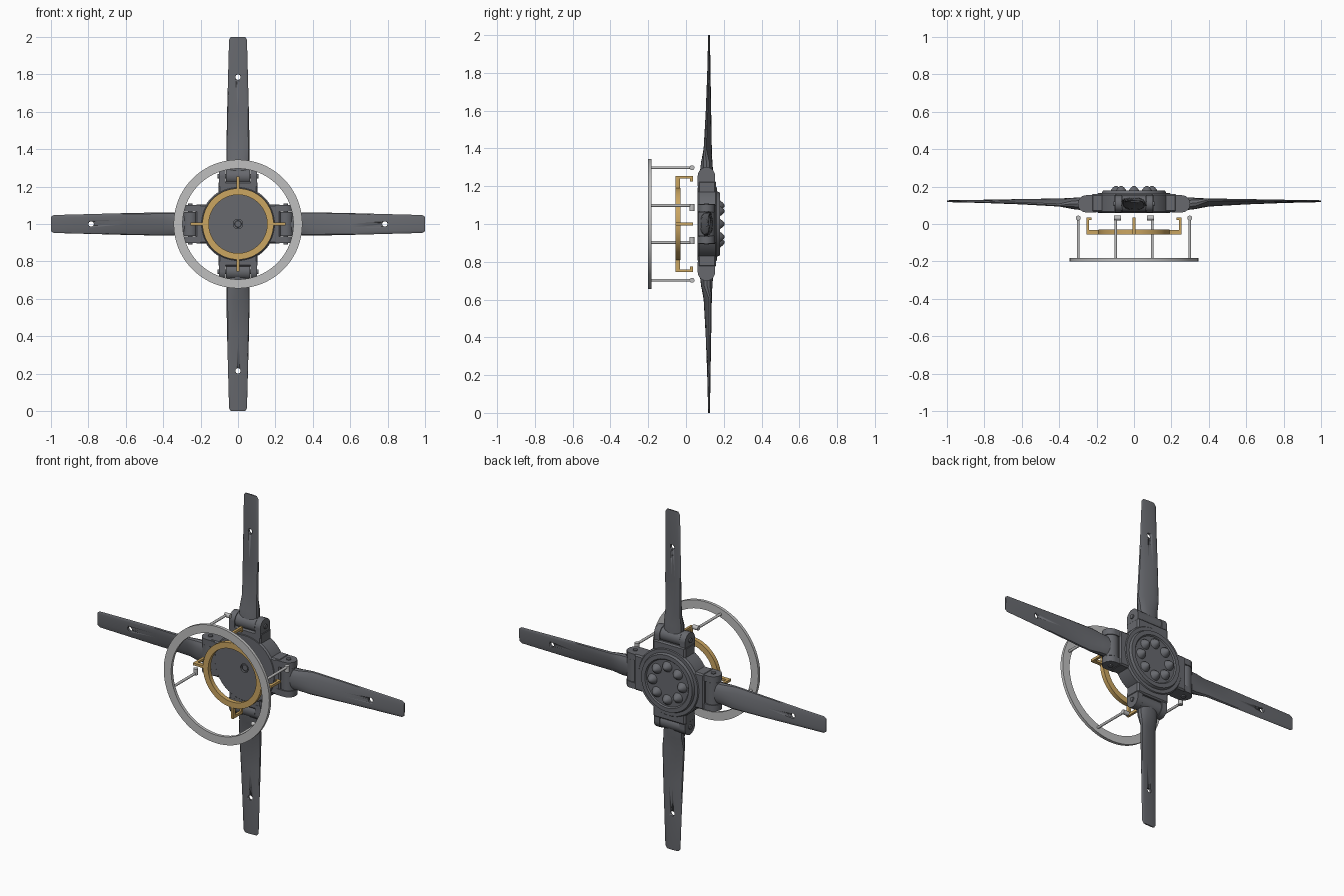
import bpy, bmesh, math
from mathutils import Matrix, Vector

old = bpy.data.objects.get("Cube")
if old:
    bpy.data.objects.remove(old, do_unlink=True)

HUB = Matrix.Translation((0, 0, 1))


def material(name, rgb):
    m = bpy.data.materials.new(name)
    m.use_nodes = True
    m.diffuse_color = (*rgb, 1)
    m.node_tree.nodes["Principled BSDF"].inputs["Base Color"].default_value = (*rgb, 1)
    return m


DARK = material("dark grey", (0.135, 0.14, 0.155))
LIGHT = material("light grey", (0.52, 0.52, 0.52))
GOLD = material("gold", (0.6, 0.38, 0.12))


def finish(bm, name, mat, matrix=HUB):
    bmesh.ops.recalc_face_normals(bm, faces=bm.faces)
    mesh = bpy.data.meshes.new(name)
    bm.to_mesh(mesh)
    bm.free()
    mesh.transform(matrix)
    mesh.materials.append(mat)
    ob = bpy.data.objects.new(name, mesh)
    bpy.context.collection.objects.link(ob)
    smooth(ob)
    return ob


def smooth(ob):
    bpy.ops.object.select_all(action='DESELECT')
    ob.select_set(True)
    bpy.context.view_layer.objects.active = ob
    bpy.ops.object.shade_smooth_by_angle(angle=math.radians(30))


def lathe(name, profile, mat, closed=False, steps=64, matrix=HUB):
    """Turn (radius, y) points around the y axis."""
    bm = bmesh.new()
    vs = [bm.verts.new((r, y, 0)) for r, y in profile]
    es = [bm.edges.new(p) for p in zip(vs, vs[1:])]
    if closed:
        es.append(bm.edges.new((vs[-1], vs[0])))
    bmesh.ops.spin(bm, geom=vs + es, cent=(0, 0, 0), axis=(0, 1, 0),
                   angle=math.tau, steps=steps)
    bmesh.ops.remove_doubles(bm, verts=bm.verts, dist=1e-5)
    return finish(bm, name, mat, matrix)


def add_box(bm, x, y, z, bevel=0):
    size = [b - a for a, b in (x, y, z)]
    mid = [(a + b) / 2 for a, b in (x, y, z)]
    made = bmesh.ops.create_cube(
        bm, size=1, matrix=Matrix.Translation(mid) @ Matrix.Diagonal((*size, 1)))
    if bevel:
        edges = {e for v in made["verts"] for e in v.link_edges}
        bmesh.ops.bevel(bm, geom=list(edges), offset=bevel, segments=1, affect='EDGES')


def add_rod(bm, a, b, radius, sides=24):
    a, b = Vector(a), Vector(b)
    turn = (b - a).to_track_quat('Z', 'Y').to_matrix().to_4x4()
    bmesh.ops.create_cone(bm, cap_ends=True, segments=sides, radius1=radius, radius2=radius,
                          depth=(b - a).length, matrix=Matrix.Translation((a + b) / 2) @ turn)


# Each arm is built along +x around the hub centre, then turned to four places
def build_bracket(bm):
    add_box(bm, (0.1, 0.228), (0.063, 0.16), (-0.105, 0.105), 0.008)
    for s in (-1, 1):
        z = sorted((s * 0.066, s * 0.102))
        add_box(bm, (0.2, 0.255), (0.062, 0.154), z)
        add_rod(bm, (0.255, 0.108, z[0]), (0.255, 0.108, z[1]), 0.046)


def build_barrel(bm):
    add_rod(bm, (0.255, 0.108, -0.064), (0.255, 0.108, 0.064), 0.044)
    add_rod(bm, (0.255, 0.108, -0.109), (0.255, 0.108, 0.109), 0.013)


def build_blade(bm):
    # radius, half width, centre y, half thickness, twist in degrees
    stations = [(0.26, 0.06, 0.108, 0.036, 0), (0.33, 0.062, 0.11, 0.03, 2),
                (0.4, 0.064, 0.115, 0.014, 14), (0.6, 0.059, 0.119, 0.01, 9),
                (0.8, 0.053, 0.121, 0.007, 5), (0.985, 0.048, 0.122, 0.005, 2),
                (1.0, 0.038, 0.122, 0.004, 2)]
    rings = []
    for r, w, y, t, twist in stations:
        ring = []
        for k in range(16):
            a = math.tau * k / 16
            c, s = math.cos(a), math.sin(a)
            p = Vector((0, math.copysign(abs(s) ** 0.7, s) * t, c * w))
            p.rotate(Matrix.Rotation(math.radians(twist), 3, 'X').inverted())
            ring.append(bm.verts.new((r, y + p.y, p.z)))
        rings.append(ring)
    for a, b in zip(rings, rings[1:]):
        for k in range(16):
            bm.faces.new((a[k], a[k - 1], b[k - 1], b[k]))
    bm.faces.new(rings[0])
    bm.faces.new(rings[-1])


def build_gold_hook(bm):
    add_box(bm, (0.175, 0.255), (-0.055, -0.032), (-0.007, 0.007))
    add_box(bm, (0.24, 0.255), (-0.055, 0.036), (-0.007, 0.007))
    add_box(bm, (0.226, 0.255), (0.022, 0.036), (-0.007, 0.007))


def build_post(bm):
    add_rod(bm, (0.298, -0.185, 0.098), (0.298, 0.032, 0.098), 0.0075, 16)
    add_rod(bm, (0.298, 0.032, 0.106), (0.298, 0.032, 0.07), 0.013, 16)


def drill(ob, matrix):
    """Cut the round hole near the blade tip."""
    bm = bmesh.new()
    add_rod(bm, (0.785, 0, 0), (0.785, 0.3, 0), 0.014)
    cutter = finish(bm, "hole_cutter", DARK, matrix)
    cutter.hide_render = True
    mod = ob.modifiers.new("hole", 'BOOLEAN')
    mod.operation = 'DIFFERENCE'
    mod.object = cutter
    mod.solver = 'EXACT'
    bpy.ops.object.select_all(action='DESELECT')
    ob.select_set(True)
    bpy.context.view_layer.objects.active = ob
    while ob.modifiers[0] != mod:
        bpy.ops.object.modifier_move_up(modifier=mod.name)
    bpy.ops.object.modifier_apply(modifier=mod.name)
    bpy.data.objects.remove(cutter, do_unlink=True)


parts = [("hinge_bracket", build_bracket, DARK), ("hinge_barrel", build_barrel, DARK),
         ("blade", build_blade, DARK), ("gold_hook", build_gold_hook, GOLD),
         ("ring_post", build_post, LIGHT)]
for i, side in enumerate(("left", "top", "right", "bottom")):
    place = HUB @ Matrix.Rotation(-i * math.pi / 2, 4, 'Y')
    for name, build, mat in parts:
        bm = bmesh.new()
        build(bm)
        ob = finish(bm, f"{side}_{name}", mat, place)
        if name == "blade":
            drill(ob, place)

# Hub with a small front recess and a stepped back plate
lathe("hub", [(0, 0.072), (0.025, 0.072), (0.025, 0.06), (0.192, 0.06), (0.2, 0.068),
              (0.2, 0.155), (0.192, 0.165), (0.172, 0.165), (0.166, 0.18),
              (0.142, 0.18), (0.136, 0.173), (0, 0.173)], DARK)
lathe("front_screw", [(0, 0.064), (0.017, 0.064), (0.019, 0.074)], DARK, steps=32)

# Ring of pointed studs on the back
for k in range(8):
    a = math.tau * k / 8
    spot = HUB @ Matrix.Translation((0.097 * math.cos(a), 0, 0.097 * math.sin(a)))
    lathe(f"back_stud_{k + 1}", [(0.031, 0.17), (0.026, 0.182), (0.015, 0.196),
                                 (0.006, 0.203), (0, 0.204)], DARK, steps=24, matrix=spot)

# Front rings
lathe("gold_ring", [(0.156, -0.055), (0.19, -0.055), (0.19, -0.03), (0.156, -0.03)],
      GOLD, closed=True)
lathe("outer_ring", [(0.296, -0.2), (0.344, -0.2), (0.344, -0.182), (0.296, -0.182)],
      LIGHT, closed=True, steps=96)
